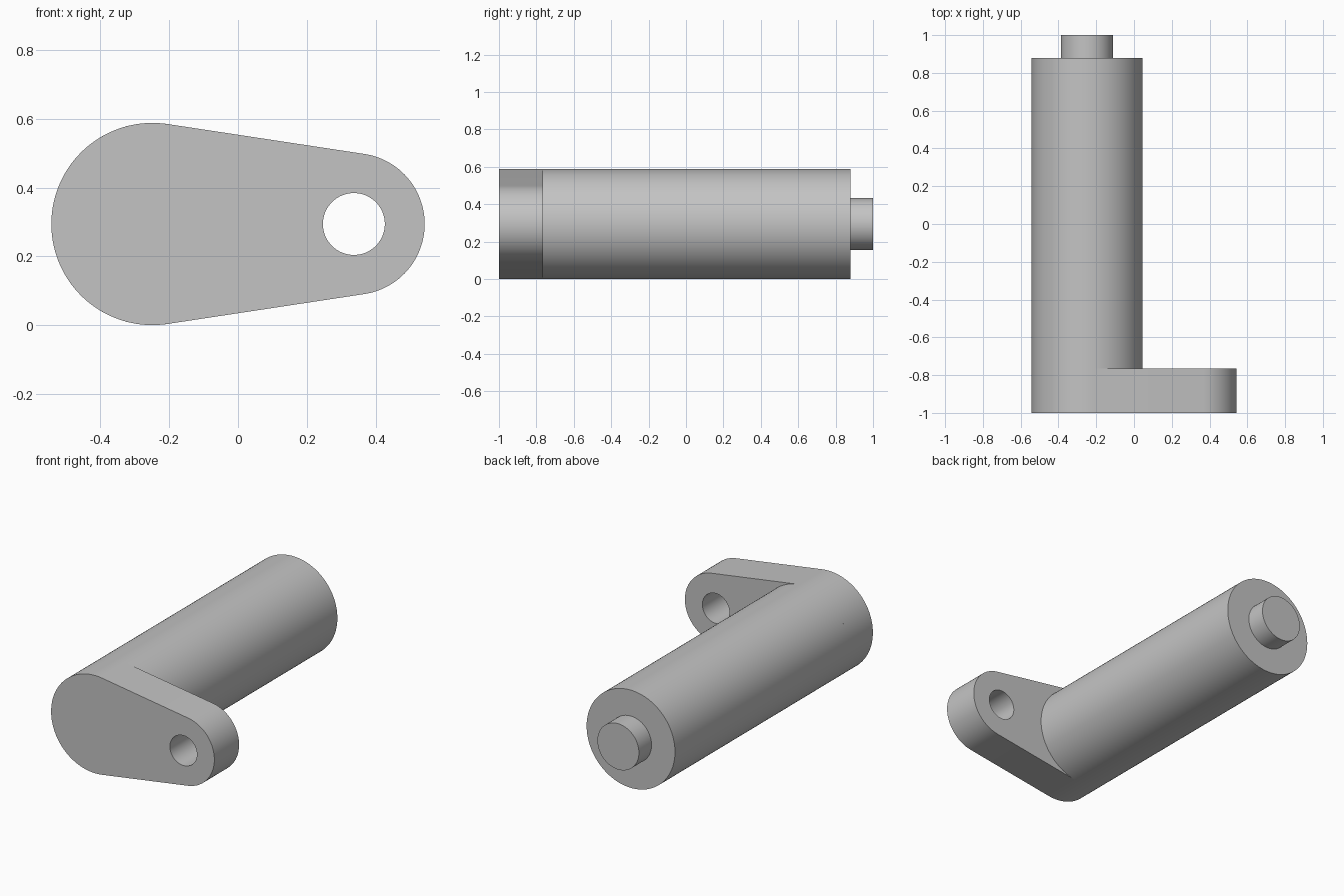
import bpy, bmesh, math

if "Cube" in bpy.data.objects:
    bpy.data.objects.remove(bpy.data.objects["Cube"])

GREY = (0.55, 0.55, 0.55, 1)
mat = bpy.data.materials.new("plain grey")
mat.use_nodes = True
mat.diffuse_color = GREY
mat.node_tree.nodes["Principled BSDF"].inputs["Base Color"].default_value = GREY

BIG_X, BIG_R = -0.249, 0.294
EYE_X, EYE_R = 0.337, 0.206
HOLE_R, PIN_R = 0.09, 0.138
AXIS_Z = BIG_R
FRONT, PLATE_BACK, BARREL_END, PIN_END = -1.0, -0.765, 0.88, 1.0


def arc(cx, r, start, end, steps):
    angles = [start + (end - start) * i / steps for i in range(steps + 1)]
    return [(cx + r * math.cos(a), AXIS_Z + r * math.sin(a)) for a in angles]


def circle(cx, r, steps=96):
    return arc(cx, r, 0, math.tau, steps)[:-1]


def extrude_profile(name, outline, y0, y1, front_cap=True):
    """Extrude an x-z outline along y."""
    bm = bmesh.new()
    front = [bm.verts.new((x, y0, z)) for x, z in outline]
    back = [bm.verts.new((x, y1, z)) for x, z in outline]
    n = len(outline)
    for i in range(n):
        j = (i + 1) % n
        bm.faces.new((front[i], back[i], back[j], front[j]))
    if front_cap:
        bm.faces.new(front)
    bm.faces.new(back[::-1])
    bmesh.ops.recalc_face_normals(bm, faces=bm.faces)
    mesh = bpy.data.meshes.new(name)
    bm.to_mesh(mesh)
    bm.free()
    mesh.materials.append(mat)
    obj = bpy.data.objects.new(name, mesh)
    bpy.context.collection.objects.link(obj)
    return obj


def activate(obj):
    bpy.ops.object.select_all(action="DESELECT")
    obj.select_set(True)
    bpy.context.view_layer.objects.active = obj


# Teardrop plate: two arcs joined by their common tangents
t = math.acos((BIG_R - EYE_R) / (EYE_X - BIG_X))
outline = arc(EYE_X, EYE_R, -t, t, 48) + arc(BIG_X, BIG_R, t, math.tau - t, 64)
plate = extrude_profile("crank_plate", outline, FRONT, PLATE_BACK)

# Through hole in the small end
cutter = extrude_profile("hole_cutter", circle(EYE_X, HOLE_R), FRONT - 0.1, PLATE_BACK + 0.1)
cutter.hide_render = True
activate(plate)
hole = plate.modifiers.new("hole", "BOOLEAN")
hole.operation = "DIFFERENCE"
hole.solver = "EXACT"
hole.object = cutter
bpy.ops.object.modifier_apply(modifier=hole.name)
bpy.data.objects.remove(cutter)

# Barrel and end pin share the axis of the big end
barrel = extrude_profile("barrel", circle(BIG_X, BIG_R), PLATE_BACK, BARREL_END, False)
pin = extrude_profile("end_pin", circle(BIG_X, PIN_R), BARREL_END, PIN_END, False)

for obj in (plate, barrel, pin):
    activate(obj)
    bpy.ops.object.shade_smooth_by_angle(angle=math.radians(30))
